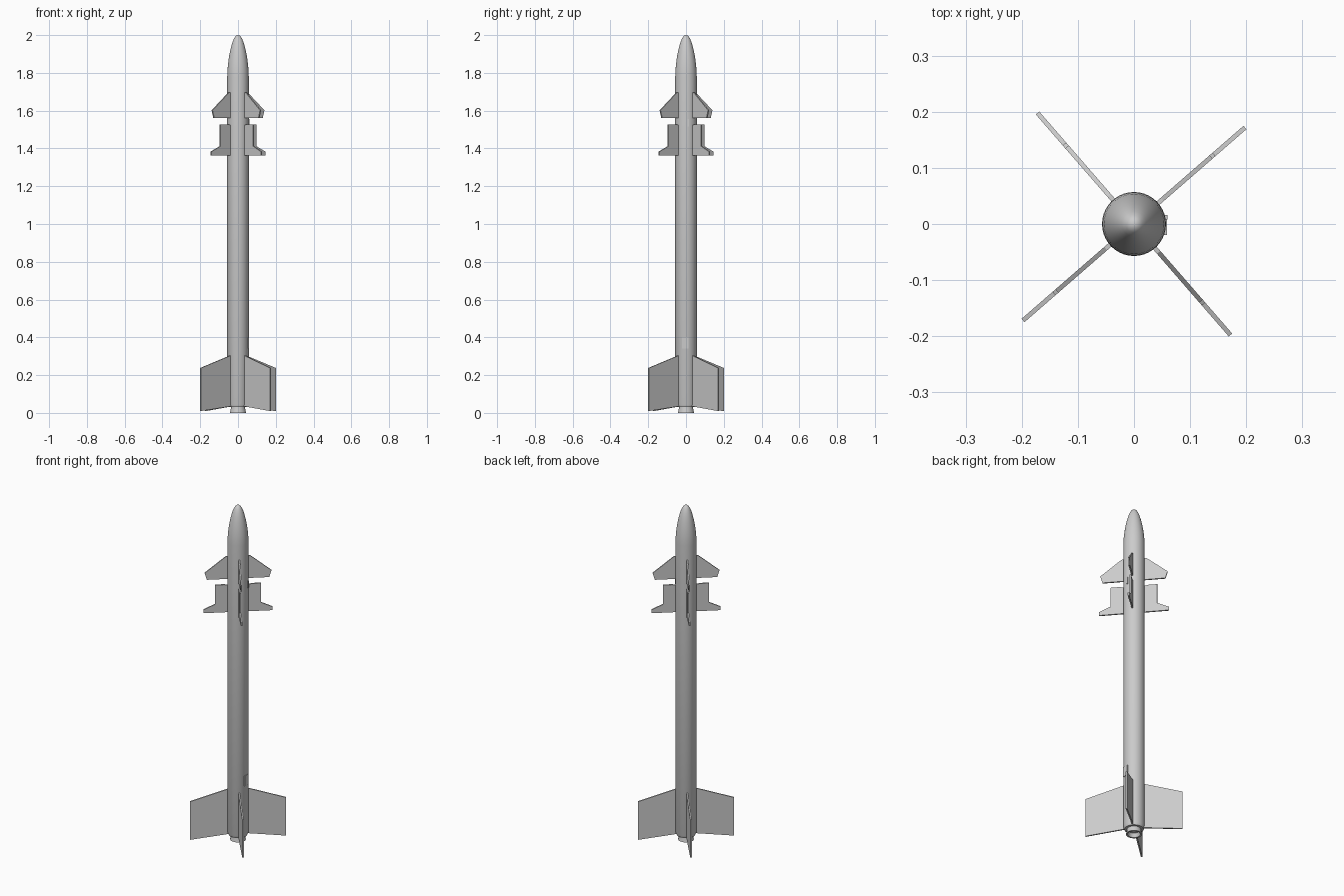
import bpy, bmesh, math
from mathutils import Matrix

if "Cube" in bpy.data.objects:
    bpy.data.objects.remove(bpy.data.objects["Cube"])

R = 0.057
ANGLE = math.radians(41)


def finish(name, bm, smooth=False):
    bmesh.ops.recalc_face_normals(bm, faces=bm.faces)
    mesh = bpy.data.meshes.new(name)
    bm.to_mesh(mesh)
    bm.free()
    ob = bpy.data.objects.new(name, mesh)
    bpy.context.collection.objects.link(ob)
    if smooth:
        bpy.ops.object.select_all(action='DESELECT')
        ob.select_set(True)
        bpy.context.view_layer.objects.active = ob
        bpy.ops.object.shade_smooth_by_angle(angle=math.radians(30))
    return ob


def lathe(name, profile, steps=40):
    bm = bmesh.new()
    vs = [bm.verts.new((r, 0, z)) for r, z in profile]
    es = [bm.edges.new(p) for p in zip(vs, vs[1:])]
    bmesh.ops.spin(bm, geom=vs + es, axis=(0, 0, 1), cent=(0, 0, 0),
                   angle=math.tau, steps=steps)
    bmesh.ops.remove_doubles(bm, verts=bm.verts, dist=0.0002)
    return finish(name, bm, True)


def fin(name, outline, thick, angle):
    # flat (radius, z) outline given thickness and turned about the body axis
    bm = bmesh.new()
    f = bm.faces.new([bm.verts.new((r, -thick / 2, z)) for r, z in outline])
    new = bmesh.ops.extrude_face_region(bm, geom=[f])['geom']
    bmesh.ops.translate(bm, vec=(0, thick, 0),
                        verts=[v for v in new if isinstance(v, bmesh.types.BMVert)])
    bm.transform(Matrix.Rotation(angle, 4, 'Z'))
    return finish(name, bm)


def box(name, size, loc):
    bm = bmesh.new()
    bmesh.ops.create_cube(bm, size=1)
    bmesh.ops.scale(bm, vec=size, verts=bm.verts)
    bmesh.ops.translate(bm, vec=loc, verts=bm.verts)
    return finish(name, bm)


# body tube with rounded ogive nose
lathe("body", [(0, 2.0), (0.008, 1.998), (0.015, 1.992), (0.022, 1.98), (0.029, 1.963),
               (0.036, 1.94), (0.043, 1.91), (0.049, 1.876), (0.0535, 1.842),
               (0.056, 1.81), (R, 1.78), (R, 0.045), (0.051, 0.03), (0, 0.03)])

# hollow exhaust nozzle
lathe("nozzle", [(0.037, 0.034), (0.039, 0.016), (0.043, 0.0), (0.034, 0.0),
                 (0.026, 0.022), (0, 0.022)])

# three sets of four fins
tail = [(0.05, 0.305), (0.262, 0.238), (0.262, 0.01), (0.05, 0.035)]
upper = [(0.05, 1.697), (0.067, 1.695), (0.182, 1.602), (0.17, 1.562), (0.05, 1.562)]
lower = [(0.05, 1.522), (0.075, 1.528), (0.126, 1.528), (0.126, 1.412),
         (0.189, 1.383), (0.189, 1.363), (0.05, 1.363)]
for i in range(4):
    a = ANGLE + i * math.pi / 2
    fin(f"tail_fin_{i + 1}", tail, 0.008, a)
    fin(f"fore_fin_{i + 1}", upper, 0.008, a)
    fin(f"control_fin_{i + 1}", lower, 0.008, a)

# small launch lugs on the right side
box("upper_lug", (0.008, 0.008, 0.04), (0.056, 0.012, 1.537))
box("lower_lug", (0.008, 0.034, 0.06), (0.055, -0.003, 0.37))
